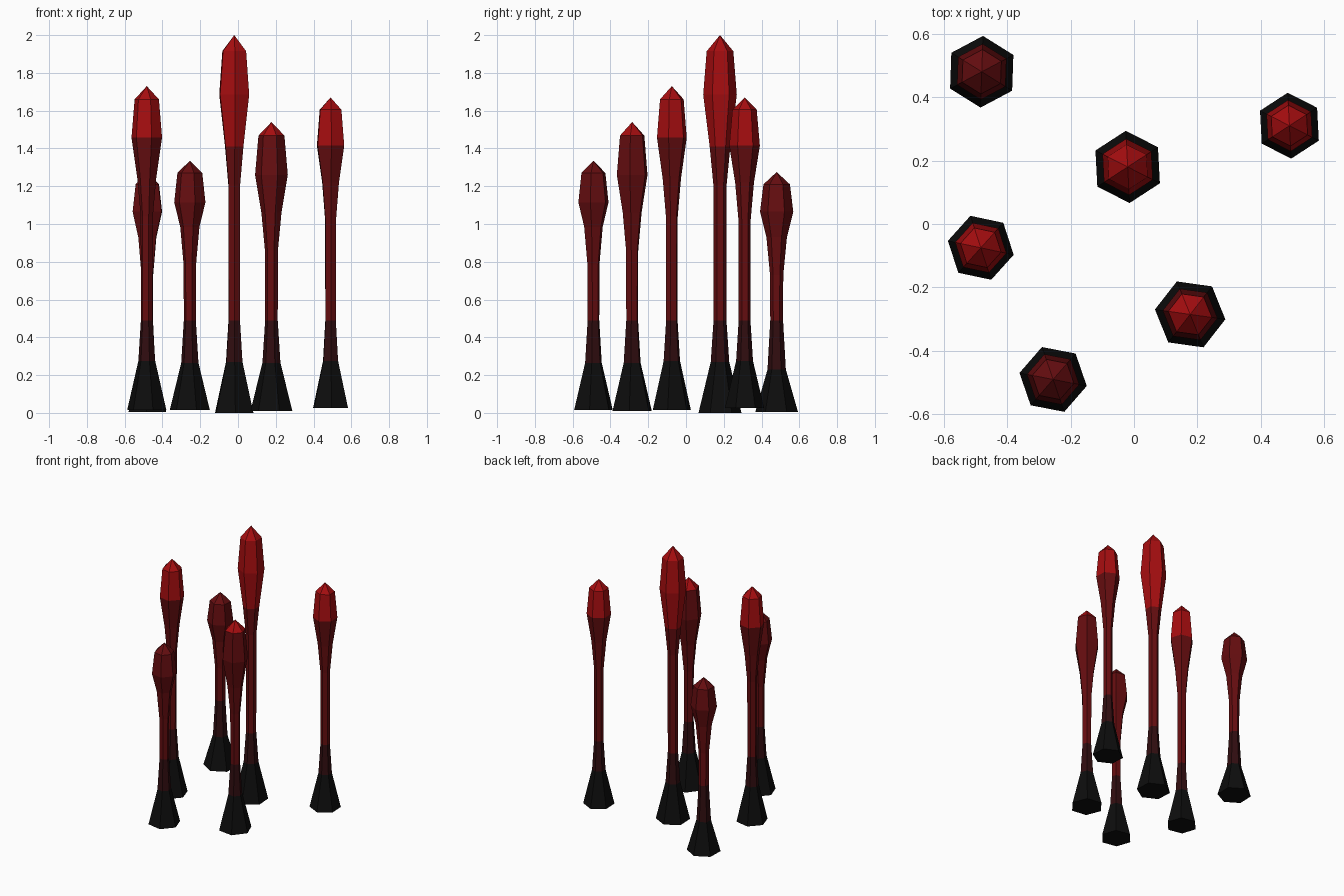
import bpy, bmesh
from math import cos, sin, radians, pi

cube = bpy.data.objects.get("Cube")
if cube:
    bpy.data.objects.remove(cube, do_unlink=True)


def material(name, rgb):
    m = bpy.data.materials.new(name)
    m.use_nodes = True
    m.diffuse_color = (*rgb, 1)
    m.node_tree.nodes["Principled BSDF"].inputs["Base Color"].default_value = (*rgb, 1)
    return m


# Colour bands from the ground up, each with the height where it ends
BANDS = [
    (0.2, material("black", (0.004, 0.004, 0.004))),
    (0.45, material("blackish_red", (0.03, 0.004, 0.005))),
    (1.4, material("deep_red", (0.13, 0.004, 0.005))),
    (9.0, material("bright_red", (0.38, 0.004, 0.005))),
]


def band_index(z):
    return next(i for i, (top, _) in enumerate(BANDS) if z < top)


def stalk(name, x, y, radius, turn, foot, flare, shoulder, tip, widest, neck):
    """Six-sided stalk: flared foot, thin stem and a bud with a pointed tip."""
    profile = [  # height, share of the foot radius
        (foot, 1.0), (flare, 0.43), (0.49, 0.3), (neck - 0.2, 0.31),
        (neck, 0.48), (widest, 0.78), (shoulder, 0.62),
    ]
    bm = bmesh.new()
    rings = []
    for z, share in profile:
        angles = [radians(turn) + k * pi / 3 for k in range(6)]
        rings.append([bm.verts.new((radius * share * cos(a), radius * share * sin(a), z))
                      for a in angles])
    bm.faces.new(rings[0][::-1])
    for low, high in zip(rings, rings[1:]):
        for k in range(6):
            j = (k + 1) % 6
            bm.faces.new((low[k], low[j], high[j], high[k]))
    apex = bm.verts.new((0, 0, tip))
    for k in range(6):
        bm.faces.new((rings[-1][k], rings[-1][(k + 1) % 6], apex))
    for f in bm.faces:
        f.material_index = band_index(f.calc_center_median().z)
    mesh = bpy.data.meshes.new(name)
    bm.to_mesh(mesh)
    bm.free()
    for _, m in BANDS:
        mesh.materials.append(m)
    obj = bpy.data.objects.new(name, mesh)
    obj.location = (x, y, 0)
    bpy.context.collection.objects.link(obj)


# name, x, y, radius, turn, foot, flare, shoulder, tip, widest, neck
stalk("back_right_stalk", -0.48, 0.48, 0.113, 88, 0.005, 0.23, 1.21, 1.275, 1.065, 0.93)
stalk("back_left_stalk", 0.49, 0.31, 0.104, 93, 0.025, 0.275, 1.605, 1.67, 1.415, 1.22)
stalk("tall_centre_stalk", -0.02, 0.18, 0.114, 93, 0.0, 0.27, 1.915, 2.0, 1.685, 1.41)
stalk("right_stalk", -0.483, -0.075, 0.106, 108, 0.015, 0.275, 1.66, 1.73, 1.457, 1.24)
stalk("front_left_stalk", 0.177, -0.285, 0.112, 112, 0.01, 0.265, 1.468, 1.54, 1.26, 1.06)
stalk("front_right_stalk", -0.255, -0.49, 0.108, 109, 0.015, 0.265, 1.27, 1.335, 1.115, 0.985)
